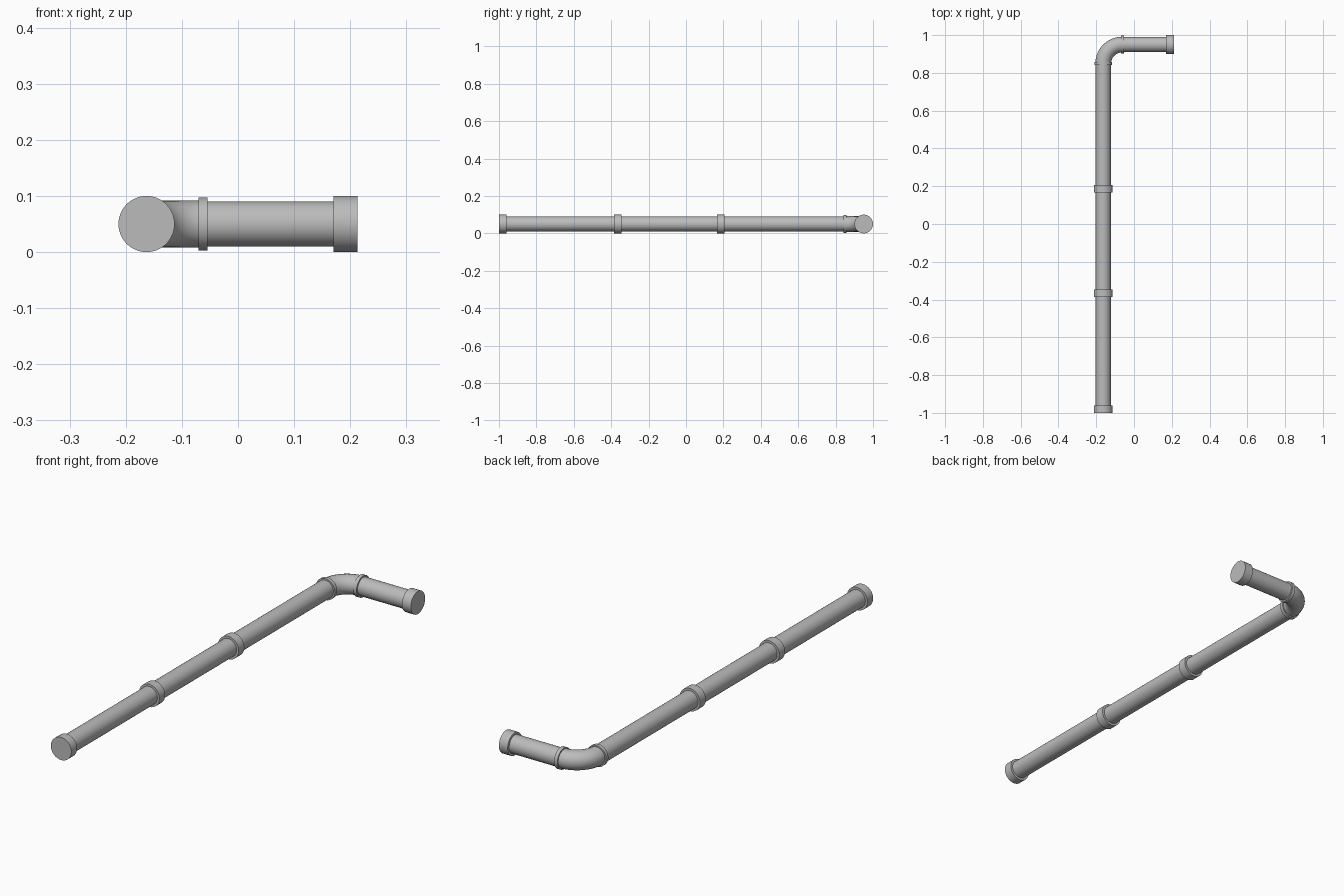
import bpy
import math
from mathutils import Vector

cube = bpy.data.objects.get("Cube")
if cube:
    bpy.data.objects.remove(cube, do_unlink=True)

# Single grey plastic
grey = bpy.data.materials.new("pipe_grey")
grey.use_nodes = True
grey.diffuse_color = (0.5, 0.5, 0.5, 1)
grey.node_tree.nodes["Principled BSDF"].inputs["Base Color"].default_value = (0.5, 0.5, 0.5, 1)

CX, CY, CZ = -0.163, 0.95, 0.05   # axes of the long and the short run
BEND = 0.101                      # elbow centreline radius
SIDES = 48


def finish(obj, name):
    obj.name = name
    obj.data.materials.clear()
    obj.data.materials.append(grey)
    bpy.ops.object.select_all(action="DESELECT")
    obj.select_set(True)
    bpy.context.view_layer.objects.active = obj
    bpy.ops.object.shade_smooth_by_angle(angle=math.radians(35))


def tube(name, axis, start, end, radius):
    """Capped cylinder along the long (Y) or short (X) run."""
    mid = (start + end) / 2
    if axis == "Y":
        place, turn = (CX, mid, CZ), (math.pi / 2, 0, 0)
    else:
        place, turn = (mid, CY, CZ), (0, math.pi / 2, 0)
    bpy.ops.mesh.primitive_cylinder_add(vertices=SIDES, radius=radius, depth=end - start,
                                        location=place, rotation=turn)
    finish(bpy.context.object, name)


# Straight runs
tube("long_pipe", "Y", -0.98, CY - BEND, 0.04)
tube("short_pipe", "X", CX + BEND, 0.19, 0.04)

# End caps and couplings
tube("front_end_cap", "Y", -1.0, -0.96, 0.05)
tube("side_end_cap", "X", 0.17, 0.213, 0.05)
tube("front_coupling", "Y", -0.386, -0.346, 0.05)
tube("rear_coupling", "Y", 0.166, 0.206, 0.05)

# Elbow: quarter-circle sweep of a round profile
curve = bpy.data.curves.new("elbow", "CURVE")
curve.dimensions = "3D"
curve.bevel_depth = 0.0415
curve.bevel_resolution = 10
curve.use_fill_caps = True
steps = 20
spline = curve.splines.new("POLY")
spline.points.add(steps)
centre = Vector((CX + BEND, CY - BEND, CZ))
for i, point in enumerate(spline.points):
    a = math.pi - math.pi / 2 * i / steps
    pos = centre + BEND * Vector((math.cos(a), math.sin(a), 0))
    point.co = (*pos, 1)
elbow = bpy.data.objects.new("elbow", curve)
bpy.context.collection.objects.link(elbow)
bpy.ops.object.select_all(action="DESELECT")
elbow.select_set(True)
bpy.context.view_layer.objects.active = elbow
bpy.ops.object.convert(target="MESH")
finish(bpy.context.object, "elbow")

# Thin rims at both elbow mouths
tube("elbow_rim_long_side", "Y", CY - BEND - 0.008, CY - BEND + 0.008, 0.047)
tube("elbow_rim_short_side", "X", CX + BEND - 0.008, CX + BEND + 0.008, 0.047)
